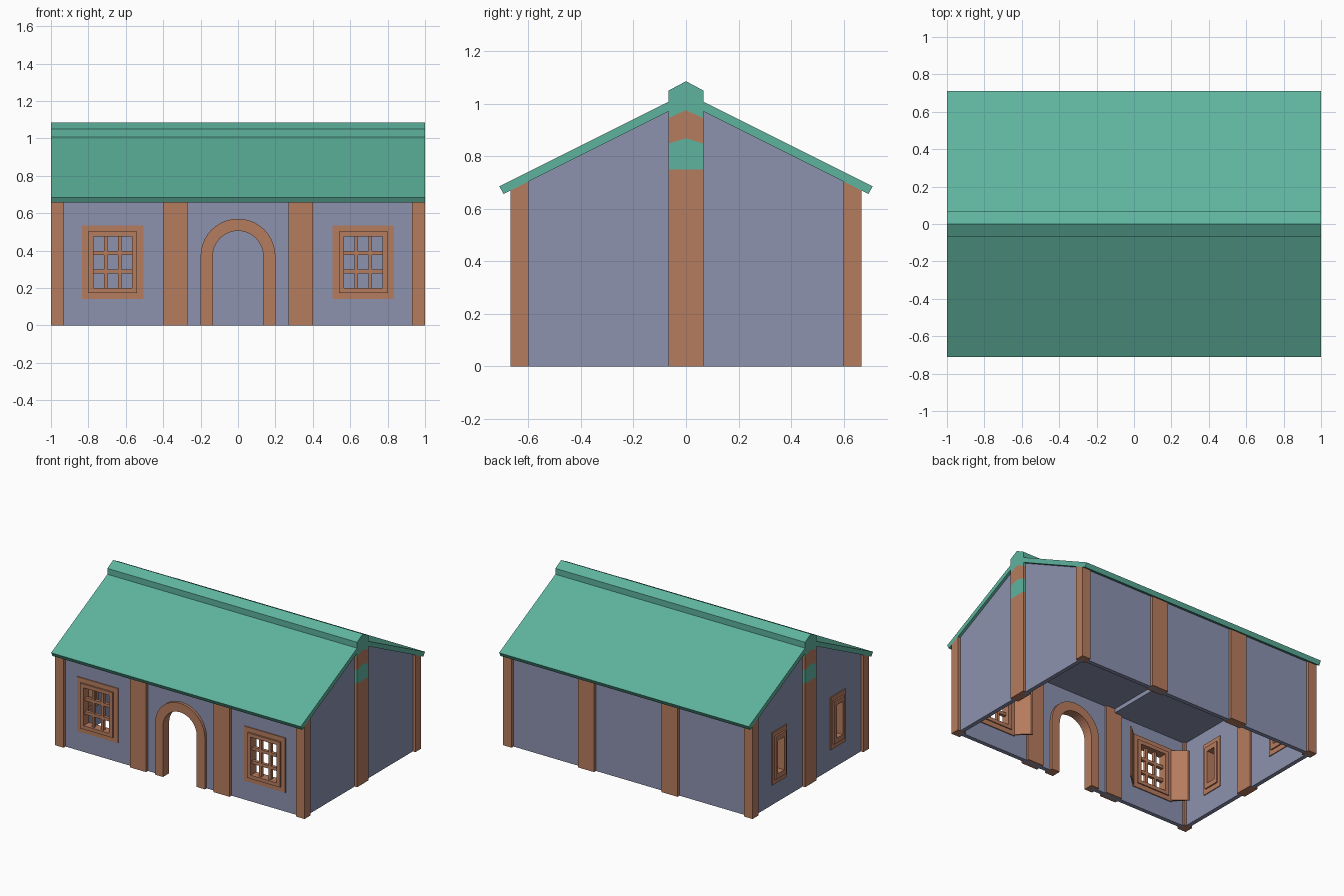
import bpy, bmesh, math

if "Cube" in bpy.data.objects:
    bpy.data.objects.remove(bpy.data.objects["Cube"])


def material(name, rgb):
    m = bpy.data.materials.new(name)
    m.diffuse_color = (*rgb, 1)
    m.use_nodes = True
    m.node_tree.nodes["Principled BSDF"].inputs["Base Color"].default_value = m.diffuse_color
    return m


GREEN = material("roof green", (0.112, 0.456, 0.342))
WALL = material("plaster blue grey", (0.262, 0.287, 0.429))
BROWN = material("timber brown", (0.47, 0.20, 0.112))

# Where profile (u, v) and depth w go for each drawing plane
PLANES = {
    "front": lambda u, v, w: (u, w, v),
    "side": lambda u, v, w: (w, u, v),
    "top": lambda u, v, w: (u, v, w),
}


def prism(name, plane, loops, a, b, mat):
    """Fill the outline (later loops are holes) and extrude it from a to b."""
    cu = bpy.data.curves.new(name, "CURVE")
    cu.dimensions, cu.fill_mode, cu.extrude = "2D", "BOTH", abs(b - a) / 2
    for pts in loops:
        sp = cu.splines.new("POLY")
        sp.points.add(len(pts) - 1)
        for p, (u, v) in zip(sp.points, pts):
            p.co = (u, v, 0, 1)
        sp.use_cyclic_u = True
    tmp = bpy.data.objects.new(name + "_tmp", cu)
    bpy.context.collection.objects.link(tmp)
    dg = bpy.context.evaluated_depsgraph_get()
    me = bpy.data.meshes.new_from_object(tmp.evaluated_get(dg))
    bpy.data.objects.remove(tmp)
    bm = bmesh.new()
    bm.from_mesh(me)
    bmesh.ops.remove_doubles(bm, verts=bm.verts, dist=1e-5)
    for v in bm.verts:
        v.co = PLANES[plane](v.co.x, v.co.y, v.co.z + (a + b) / 2)
    bmesh.ops.recalc_face_normals(bm, faces=bm.faces)
    for f in bm.faces:
        f.smooth = False
        f.material_index = 0
    bm.to_mesh(me)
    bm.free()
    me.materials.clear()
    me.materials.append(mat)
    ob = bpy.data.objects.new(name, me)
    bpy.context.collection.objects.link(ob)
    return ob


def rect(u0, u1, v0, v1):
    return [(u0, v0), (u1, v0), (u1, v1), (u0, v1)]


def arch(r, spring=0.37, n=20):
    top = [(r * math.cos(math.pi * i / n), spring + r * math.sin(math.pi * i / n))
           for i in range(n + 1)]
    return [(r, 0)] + top + [(-r, 0)]


def under_roof(y):
    return 1.003 - 0.5 * abs(y)


# Roof slabs and ridge cap
prism("roof", "side", [[(-.71, .685), (0, 1.04), (.71, .685), (.694, .656),
                        (0, 1.003), (-.694, .656)]], -1, 1, GREEN)
prism("ridge_cap", "side", [[(-.066, .945), (-.066, 1.05), (0, 1.085), (.066, 1.05),
                             (.066, .945), (0, .975)]], -1, 1, GREEN)

# Front wall with doorway and window openings; plain back wall
WX = 0.67
door = arch(0.16)
top = under_roof(.63)
outline = [(-.96, 0), (-.16, 0)] + door[::-1][1:-1] + [(.16, 0), (.96, 0), (.96, top), (-.96, top)]
prism("front_wall", "front",
      [outline] + [rect(s * WX - .13, s * WX + .13, .175, .50) for s in (-1, 1)],
      -.645, -.615, WALL)
prism("back_wall", "front", [rect(-.96, .96, 0, top)], .615, .645, WALL)

# Gable walls: right plain, left with two narrow openings
gable = [(-.63, 0), (.63, 0), (.63, under_roof(.63)), (0, 1.01), (-.63, under_roof(.63))]
SY = 0.335
prism("right_gable_wall", "side", [gable], .95, .98, WALL)
prism("left_gable_wall", "side",
      [gable] + [rect(s * SY - .05, s * SY + .05, .20, .47) for s in (-1, 1)],
      -.98, -.95, WALL)

# Ceilings, the left one slightly lower
prism("ceiling_main", "top", [rect(-.34, .95, -.62, .62)], .655, .675, WALL)
prism("ceiling_left", "top", [rect(-.95, -.34, -.62, .62)], .625, .675, WALL)

# Timber posts with sloping tops along front and back
for s, side in ((-1, "front"), (1, "back")):
    prof = [(s * .6, 0), (s * .667, 0), (s * .667, under_roof(.667)), (s * .6, under_roof(.6))]
    for i, (x0, x1) in enumerate([(-1, -.93), (-.4, -.27), (.27, .4), (.93, 1)]):
        prism(f"{side}_post_{i}", "side", [prof], x0, x1, BROWN)

# Gable centre posts with a green band
for s, side in ((-1, "left"), (1, "right")):
    a, b = sorted((s * .935, s))
    prism(side + "_gable_post", "side", [rect(-.066, .066, 0, .75)], a, b, BROWN)
    prism(side + "_gable_band", "side",
          [[(-.066, .75), (.066, .75), (.066, .848), (0, .868), (-.066, .848)]], a, b, GREEN)
    prism(side + "_gable_post_top", "side",
          [[(-.066, .848), (0, .868), (.066, .848), (.066, .945), (0, .975), (-.066, .945)]],
          a, b, BROWN)

# Door arch
prism("door_arch", "front", [arch(.2) + arch(.135)[::-1]], -.665, -.595, BROWN)

# Front windows: flat surround, raised frame, glazing bars, inner shutters
for s, side in ((-1, "left"), (1, "right")):
    c = s * WX
    hole = rect(c - .103, c + .103, .20, .475)
    prism(side + "_window_surround", "front",
          [rect(c - .165, c + .165, .14, .535), rect(c - .13, c + .13, .175, .50)],
          -.652, -.608, BROWN)
    prism(side + "_window_frame", "front",
          [rect(c - .131, c + .131, .174, .501), hole], -.664, -.60, BROWN)
    panes = [rect(c - .103 + i * .075, c - .103 + i * .075 + .056,
                  .20 + j * .099, .20 + j * .099 + .077) for i in range(3) for j in range(3)]
    prism(side + "_window_bars", "front",
          [rect(c - .11, c + .11, .19, .485)] + panes, -.648, -.625, BROWN)
    for t in (-1, 1):
        prism(side + "_window_shutter", "top",
              [[(c + t * .15, -.615), (c + t * .165, -.615),
                (c + t * .255, -.535), (c + t * .24, -.535)]], .15, .525, BROWN)

# Left gable windows: surround and deep frame
for s in (-1, 1):
    c = s * SY
    prism("side_window_surround", "side",
          [rect(c - .085, c + .085, .145, .525), rect(c - .05, c + .05, .20, .47)],
          -.986, -.944, BROWN)
    prism("side_window_frame", "side",
          [rect(c - .06, c + .06, .18, .49), rect(c - .035, c + .035, .215, .455)],
          -.998, -.935, BROWN)
